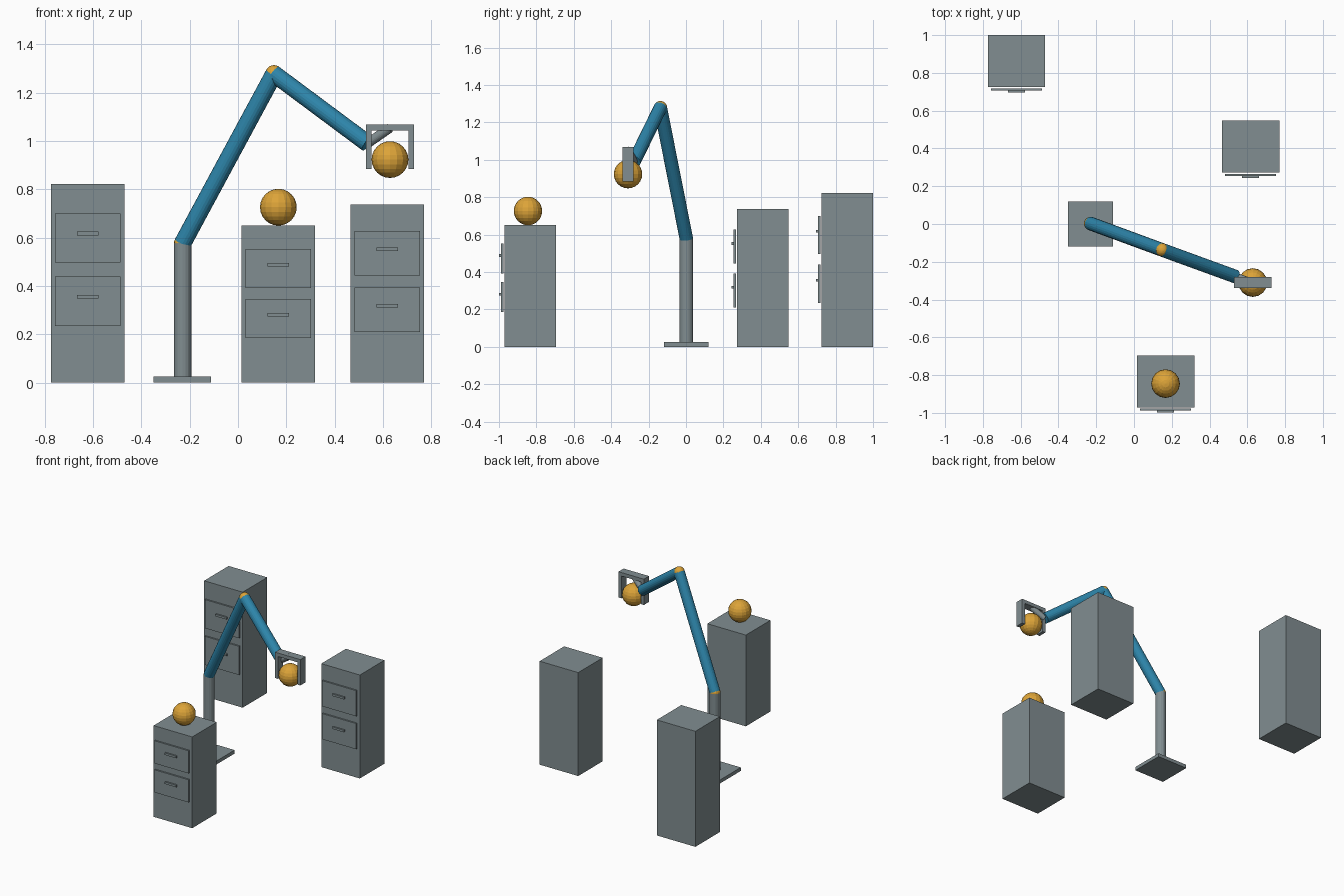
import bpy, bmesh
from mathutils import Vector, Matrix

if "Cube" in bpy.data.objects:
    bpy.data.objects.remove(bpy.data.objects["Cube"])


def material(name, rgb):
    m = bpy.data.materials.new(name)
    m.diffuse_color = (*rgb, 1)
    m.use_nodes = True
    m.node_tree.nodes["Principled BSDF"].inputs["Base Color"].default_value = m.diffuse_color
    return m


GREY = material("steel grey", (0.22, 0.27, 0.283))
BLUE = material("arm blue", (0.027, 0.238, 0.407))
GOLD = material("golden orange", (0.72, 0.37, 0.04))


def finish(bm, name, mat):
    me = bpy.data.meshes.new(name)
    bm.to_mesh(me)
    bm.free()
    me.materials.append(mat)
    ob = bpy.data.objects.new(name, me)
    bpy.context.collection.objects.link(ob)
    return ob


def box(name, lo, hi, mat=GREY):
    lo, hi = Vector(lo), Vector(hi)
    bm = bmesh.new()
    bmesh.ops.create_cube(bm, size=1, matrix=Matrix.Translation((lo + hi) / 2) @ Matrix.Diagonal((*(hi - lo), 1)))
    return finish(bm, name, mat)


def rod(name, a, b, r, mat):
    a, b = Vector(a), Vector(b)
    d = b - a
    rot = d.to_track_quat('Z', 'Y').to_matrix().to_4x4()
    bm = bmesh.new()
    bmesh.ops.create_cone(bm, cap_ends=True, segments=20, radius1=r, radius2=r, depth=d.length,
                          matrix=Matrix.Translation((a + b) / 2) @ rot)
    return finish(bm, name, mat)


def ball(name, c, r, mat=GOLD):
    bm = bmesh.new()
    bmesh.ops.create_uvsphere(bm, u_segments=16, v_segments=12, radius=r, matrix=Matrix.Translation(c))
    return finish(bm, name, mat)


# Cabinets, each with two drawer fronts and handles
def cabinet(name, x, front, h):
    box(name + "_body", (x - 0.152, front, 0), (x + 0.152, front + 0.276, h))
    for label, k in (("lower", 0.409), ("upper", 0.727)):
        z = k * h
        box(f"{name}_{label}_drawer", (x - 0.135, front - 0.017, z - 0.124 * h),
            (x + 0.135, front - 0.006, z + 0.124 * h))
        zh = z + 0.023 * h
        box(f"{name}_{label}_handle", (x - 0.045, front - 0.028, zh - 0.0075),
            (x + 0.045, front - 0.016, zh + 0.0075))


cabinet("left_cabinet", -0.622, 0.724, 0.823)
cabinet("front_cabinet", 0.167, -0.971, 0.65)
cabinet("right_cabinet", 0.618, 0.272, 0.737)

# Robot arm: base, column, joints and two links
R = 0.036
shoulder = (-0.229, 0.002, 0.577)
elbow = (0.149, -0.137, 1.278)
wrist = (0.536, -0.278, 0.99)
box("base_plate", (-0.349, -0.118, 0), (-0.111, 0.12, 0.025))
rod("column", (-0.229, 0.002, 0.02), shoulder, R, GREY)
ball("shoulder_joint", shoulder, R)
rod("upper_arm", shoulder, elbow, R, BLUE)
ball("elbow_joint", elbow, R)
rod("forearm", elbow, wrist, R, BLUE)
rod("wrist_rod", wrist, (0.627, -0.309, 1.053), 0.02, GREY)

# Gripper holding a ball
gx, gy = 0.629, -0.31
box("gripper_palm", (gx - 0.1, gy - 0.029, 1.044), (gx + 0.1, gy + 0.029, 1.069))
for side, s in (("left", -1), ("right", 1)):
    xs = sorted((gx + s * 0.076, gx + s * 0.1))
    box(side + "_finger", (xs[0], gy - 0.029, 0.885), (xs[1], gy + 0.029, 1.046))
ball("held_ball", (gx, gy, 0.923), 0.076)

# Ball resting on the front cabinet
ball("resting_ball", (0.167, -0.845, 0.726), 0.076)
